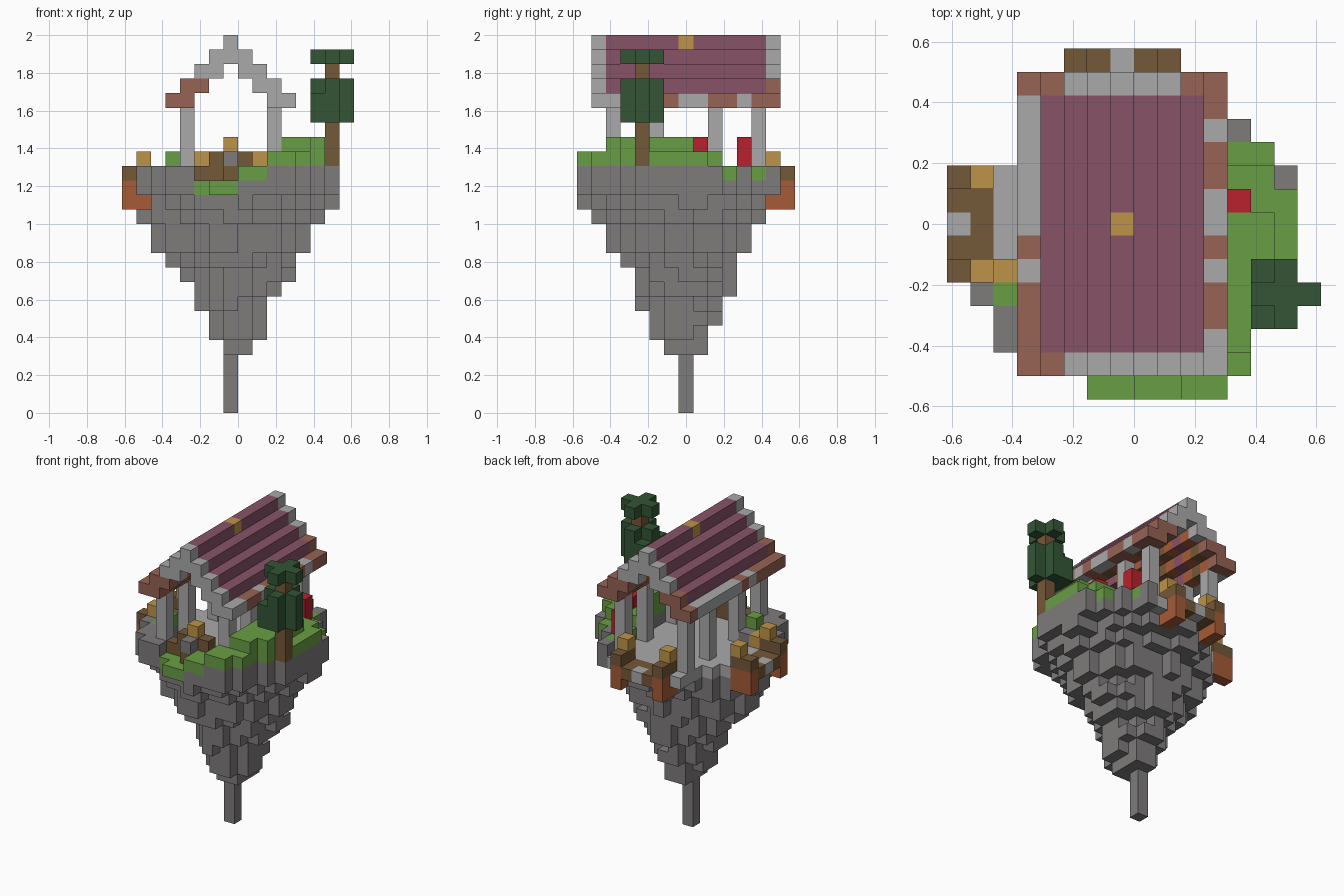
import bpy
import bmesh
import random
from mathutils import Vector

cube = bpy.data.objects.get("Cube")
if cube:
    bpy.data.objects.remove(cube, do_unlink=True)

random.seed(4)
V = 1 / 13                      # block size
ORIGIN = Vector((-8, -7.5, 0))  # grid corner, in blocks

COLOURS = {
    "stone": "7e7b7b", "pale_stone": "aaaaaa", "grass": "699e45",
    "roof_tile": "875367", "brick": "966353", "dark_wood": "745838",
    "light_wood": "be9448", "orange_wood": "a65b37", "red": "b8212d",
    "leaf": "335535",
}


def linear(c):
    return c / 12.92 if c <= 0.04045 else ((c + 0.055) / 1.055) ** 2.4


def make_material(name, code):
    rgba = [linear(b / 255) for b in bytes.fromhex(code)] + [1]
    mat = bpy.data.materials.new(name)
    mat.use_nodes = True
    mat.diffuse_color = rgba
    bsdf = next(n for n in mat.node_tree.nodes if n.type == "BSDF_PRINCIPLED")
    bsdf.inputs["Base Color"].default_value = rgba
    bsdf.inputs["Roughness"].default_value = 0.9
    return mat


MATS = {name: make_material(name, code) for name, code in COLOURS.items()}
world = {}                      # block position -> (part, colour)


def put(part, colour, i, j, k):
    """Fill a box of blocks; each axis is a number or a (first, last) pair."""
    spans = [(a, a) if isinstance(a, int) else a for a in (i, j, k)]
    rx, ry, rz = (range(a, b + 1) for a, b in spans)
    for x in rx:
        for y in ry:
            for z in rz:
                world[x, y, z] = (part, colour)


# Floating rock: tapering layers, each given by its extent in x and y,
# with a ragged edge that makes single columns hang down
LAYERS = [
    (7, 8, 6, 8), (6, 9, 5, 8), (6, 9, 5, 9), (5, 9, 4, 9), (5, 10, 4, 10),
    (4, 11, 4, 10), (3, 11, 3, 10), (2, 12, 2, 11), (2, 12, 2, 11),
    (1, 13, 1, 12), (1, 14, 0, 13), (1, 14, 0, 13), (1, 14, 0, 13),
]
NOTCHES = {(13, 2), (13, 11), (12, 12), (1, 3), (4, 0), (5, 0), (14, 3),
           (14, 10), (1, 10), (2, 10), (2, 11), (3, 11), (3, 12)}
ragged = {(x, y): random.uniform(0.87, 1.05) for x in range(16) for y in range(15)}
put("rock", "stone", 7, 7, (0, 4))
for z, (x0, x1, y0, y1) in enumerate(LAYERS, 4):
    for x in range(x0, x1 + 1):
        for y in range(y0, y1 + 1):
            dx = abs(2 * x - x0 - x1) / (x1 - x0 + 1)
            dy = abs(2 * y - y0 - y1) / (y1 - y0 + 1)
            if z < 15:
                inside = dx * dx + dy * dy + 0.5 * dx * dy <= ragged[x, y]
            else:
                inside = dx * dx + dy * dy <= 1.12
            if inside and (x, y) not in NOTCHES:
                put("rock", "stone", x, y, z)
top = [(x, y) for x, y, z in world if z == 16]

for x, y in top:
    # Sunken house floor
    if 2 <= x <= 10 and (y >= 6 or x >= 4 and y >= 2):
        world.pop((x, y, 16))
        put("floor", "pale_stone", x, y, 15)
    # Grass: rises from the front steps to the bank on the +x side
    elif x >= 11 or (y <= 1 and x >= 5):
        if (x, y) in {(14, 9), (12, 11), (11, 13)}:
            continue
        height = 15 if x < 8 else 16 if x < 10 or y >= 10 else 17
        if 11 <= x <= 13 and 2 <= y <= 7:
            height = 18
        if height == 15:
            world.pop((x, y, 16))
        put("grass", "grass", x, y, (min(height, 17), height))
put("grass", "grass", 2, 4, 16)
put("grass", "grass", 3, 4, 17)

# Front step and small table
put("front_step", "dark_wood", (5, 8), 2, 16)
put("front_step", "dark_wood", 7, 1, 16)
put("table", "dark_wood", (6, 8), 2, 17)
put("table", "stone", 7, 1, 17)
put("table", "light_wood", 7, 2, 18)

# Pillars
for x in (4, 10):
    for y in (2, 5, 9, 12):
        put("pillars", "pale_stone", x, y, (16, 20))

# Stepped gable roof, each step two blocks wide, with a patterned ceiling
BRICK_EAVES = {-1: {1, 2, 3, 4, 6, 13}, 1: {3, 4, 6, 9, 10, 12, 13}}
CEILING = ("orange_wood", "roof_tile", "orange_wood", "dark_wood")
for step in range(5):
    z = 25 - step
    for side in (-1, 1):
        for y in range(1, 14):
            outer, inner = 7 + side * step, 7 + side * max(step - 1, 0)
            gable = y in (1, 13)
            low = step >= 3 and (side < 0 or y == 13)
            edge = "brick" if low else "pale_stone"
            beam = CEILING[(step + y) % 4]
            put("roof", edge if gable else beam, inner, y, z)
            colour = edge if gable else "roof_tile"
            if step == 4:
                colour = "brick" if y in BRICK_EAVES[side] else "pale_stone"
            put("roof", colour, outer, y, z)
put("roof", "light_wood", 7, 7, 25)

# Back balcony: low deck between two end posts
put("back_balcony", "dark_wood", (6, 8), (13, 14), 15)
put("back_balcony", "pale_stone", 7, 14, 15)
for x in (5, 9):
    put("back_balcony", "orange_wood", x, (13, 14), (14, 15))
    put("back_balcony", "dark_wood", x, (13, 14), 16)
    put("back_balcony", "light_wood", x, 13, 17)

# Side balcony
for y in (6, 7, 8):
    world.pop((1, y, 16), None)
put("side_balcony", "dark_wood", (0, 1), (6, 8), 15)
put("side_balcony", "pale_stone", 0, 7, 15)
for y in (5, 9):
    put("side_balcony", "orange_wood", (0, 1), y, (14, 15))
    put("side_balcony", "dark_wood", (0, 1), y, 16)
    put("side_balcony", "light_wood", 1, y, 17)
put("side_balcony", "light_wood", 2, 5, 16)

# Red flowers
put("flowers", "red", 12, 8, 18)
put("flowers", "red", 11, 11, (17, 18))

# Tree
for x, y in ((13, 4), (14, 3), (14, 4), (14, 5), (15, 4)):
    put("tree_leaves", "leaf", x, y, (20, 22))
    put("tree_leaves", "leaf", x, y, 24)
for y in (3, 5):
    put("tree_leaves", "leaf", 13, y, (20, 21))
put("tree_trunk", "dark_wood", 14, 4, (17, 20))
put("tree_trunk", "dark_wood", 14, 4, 23)


# Turn every part into a mesh of its exposed block faces
def build(part):
    cells = {c: col for c, (p, col) in world.items() if p == part}
    names = sorted(set(cells.values()))
    bm = bmesh.new()
    for cell, colour in cells.items():
        centre = Vector(cell) + Vector((0.5, 0.5, 0.5))
        for axis in range(3):
            for sign in (-1, 1):
                n = Vector((0, 0, 0))
                n[axis] = sign
                if tuple(int(a) for a in Vector(cell) + n) in world:
                    continue
                u = Vector((0, 0, 0))
                u[(axis + 1) % 3] = 0.5
                w = n.cross(u)
                mid = centre + n / 2
                corners = (mid - u - w, mid + u - w, mid + u + w, mid - u + w)
                face = bm.faces.new([bm.verts.new((p + ORIGIN) * V) for p in corners])
                face.material_index = names.index(colour)
    bmesh.ops.remove_doubles(bm, verts=bm.verts[:], dist=V / 100)
    mesh = bpy.data.meshes.new(part)
    bm.to_mesh(mesh)
    bm.free()
    for name in names:
        mesh.materials.append(MATS[name])
    bpy.context.collection.objects.link(bpy.data.objects.new(part, mesh))


for part in sorted({p for p, _ in world.values()}):
    build(part)
